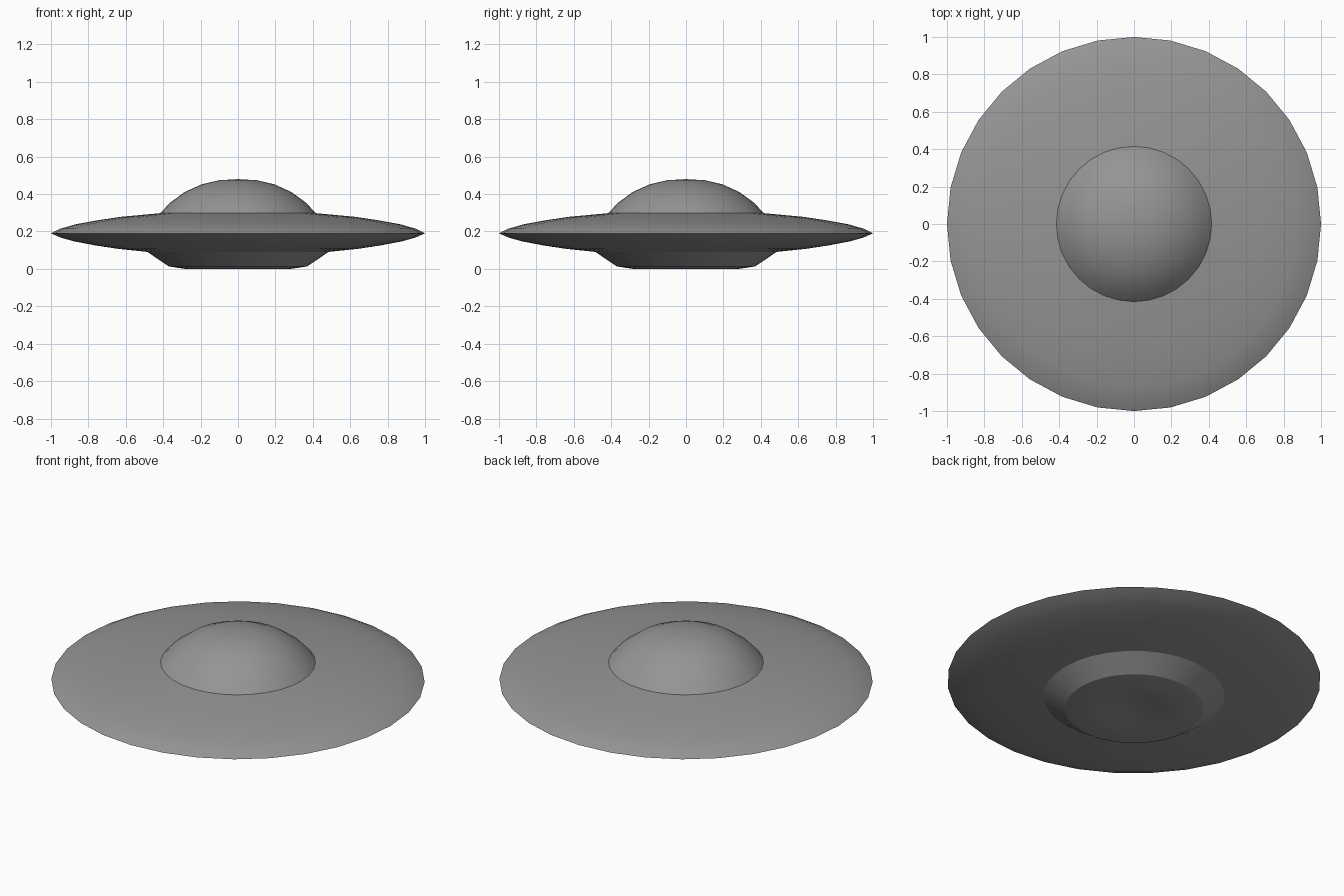
import bpy, bmesh, math

if "Cube" in bpy.data.objects:
    bpy.data.objects.remove(bpy.data.objects["Cube"])

SIDES = 32


def lathe(name, profile, angle, material):
    """Revolve an (r, z) profile about z; r = 0 points become poles."""
    bm = bmesh.new()
    rings = []
    for r, z in profile:
        if r == 0:
            rings.append([bm.verts.new((0, 0, z))] * SIDES)
        else:
            rings.append([bm.verts.new((r * math.cos(math.tau * i / SIDES),
                                        r * math.sin(math.tau * i / SIDES), z))
                          for i in range(SIDES)])
    for a, b in zip(rings, rings[1:]):
        for i in range(SIDES):
            j = (i + 1) % SIDES
            bm.faces.new(list(dict.fromkeys((a[i], a[j], b[j], b[i]))))
    bmesh.ops.recalc_face_normals(bm, faces=bm.faces)
    mesh = bpy.data.meshes.new(name)
    bm.to_mesh(mesh)
    bm.free()
    mesh.materials.append(material)
    obj = bpy.data.objects.new(name, mesh)
    bpy.context.collection.objects.link(obj)
    bpy.ops.object.select_all(action='DESELECT')
    obj.select_set(True)
    bpy.context.view_layer.objects.active = obj
    bpy.ops.object.shade_smooth_by_angle(angle=math.radians(angle))
    return obj


# Dark grey metal
metal = bpy.data.materials.new("dark_metal")
metal.diffuse_color = (0.3, 0.3, 0.3, 1)
metal.use_nodes = True
metal.node_tree.nodes["Principled BSDF"].inputs["Base Color"].default_value = metal.diffuse_color

# Whole saucer: dented base, sloped skirt, lens-shaped disc and cabin dome
lathe("saucer_hull", [
    # underside and skirt
    (0, 0.03), (0.10, 0.018), (0.19, 0.003), (0.28, 0.0), (0.37, 0.013), (0.485, 0.091),
    # lower disc to rim
    (0.64, 0.107), (0.76, 0.125), (0.88, 0.148), (0.95, 0.168), (1.0, 0.19),
    # upper disc
    (0.95, 0.215), (0.87, 0.238), (0.75, 0.26), (0.63, 0.278), (0.415, 0.298),
    # dome
    (0.365, 0.353), (0.285, 0.411), (0.195, 0.452), (0.10, 0.474), (0, 0.48),
], 26, metal)
